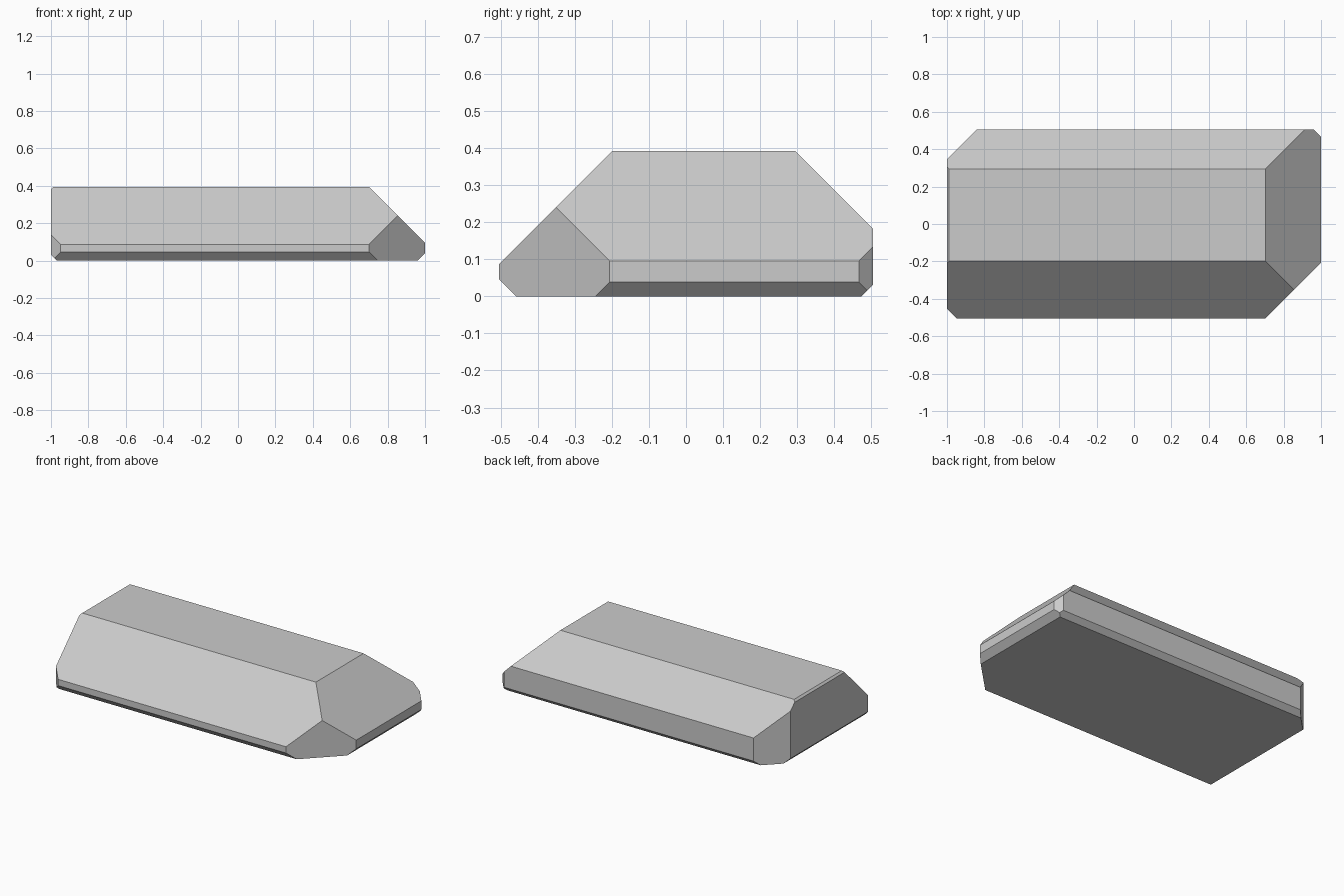
import bpy, bmesh
from mathutils import Vector

if "Cube" in bpy.data.objects:
    bpy.data.objects.remove(bpy.data.objects["Cube"])

# Block: the full bounding box
X, Y, Z = 1.0, 0.505, 0.393
bm = bmesh.new()
bmesh.ops.create_cube(bm, size=1)
for v in bm.verts:
    v.co = Vector((v.co.x * 2 * X, v.co.y * 2 * Y, (v.co.z + 0.5) * Z))

# 45 degree chamfers: direction and limit of direction . point
chamfers = [
    ((0, 1, 1), 0.687), ((0, -1, 1), 0.592),      # long top slopes
    ((0, 1, -1), 0.474), ((0, -1, -1), 0.459),    # long bottom edges
    ((1, 0, 1), 1.096), ((-1, 0, 1), 1.381),      # end top slopes
    ((1, 0, -1), 0.961), ((-1, 0, -1), 0.97),     # end bottom edges
    ((1, 1, 0), 1.467), ((1, -1, 0), 1.206),      # right upright corners
    ((-1, 1, 0), 1.347), ((-1, -1, 0), 1.453),    # left upright corners
]
for direction, limit in chamfers:
    n = Vector(direction)
    cut = bmesh.ops.bisect_plane(
        bm, geom=bm.verts[:] + bm.edges[:] + bm.faces[:], dist=1e-5,
        plane_co=n * limit / n.length_squared, plane_no=n, clear_outer=True)
    rim = [e for e in cut["geom_cut"] if isinstance(e, bmesh.types.BMEdge)]
    bmesh.ops.edgeloop_fill(bm, edges=rim)

bmesh.ops.recalc_face_normals(bm, faces=bm.faces[:])
mesh = bpy.data.meshes.new("chamfered_block")
bm.to_mesh(mesh)
bm.free()
bpy.context.collection.objects.link(bpy.data.objects.new("chamfered_block", mesh))
